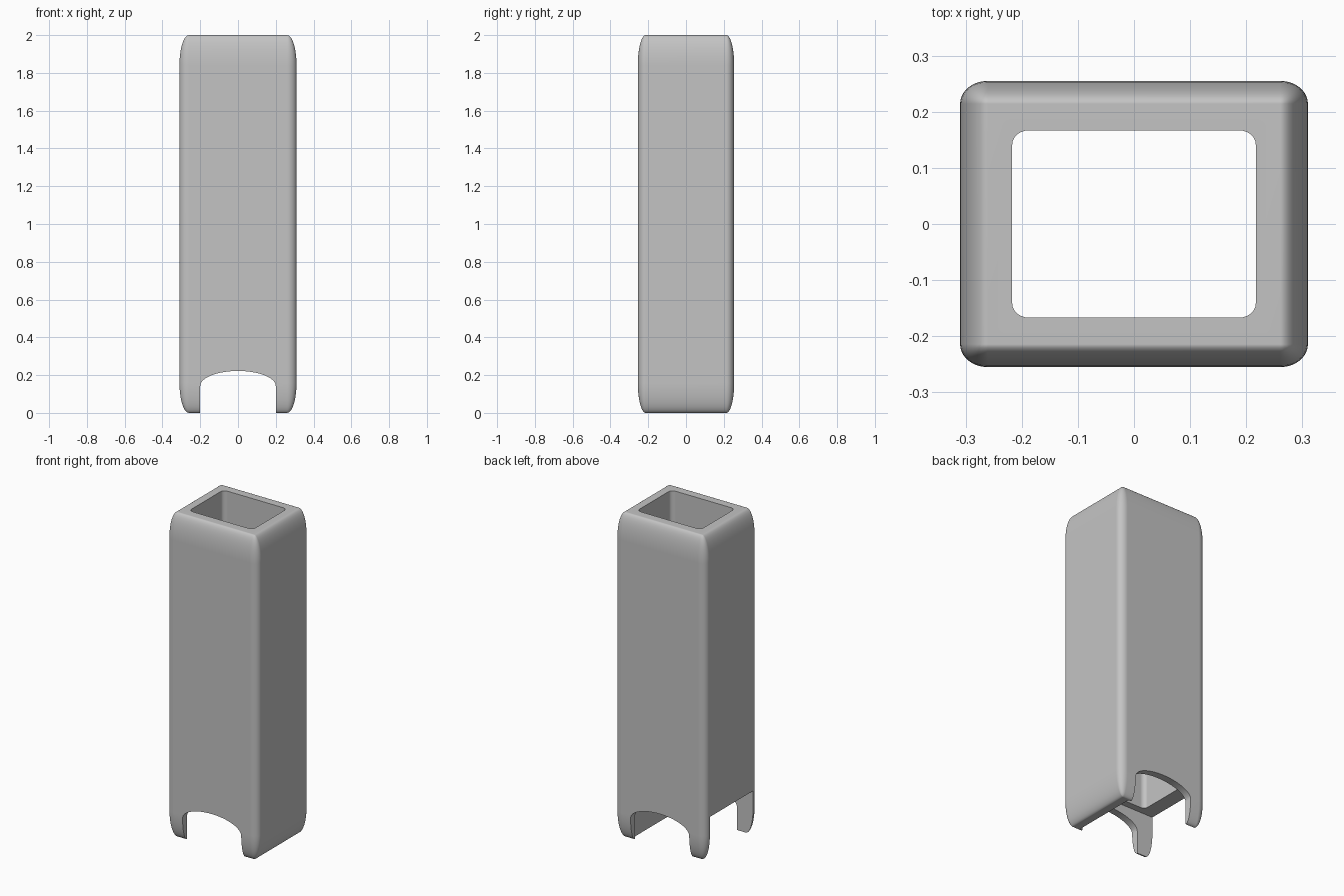
import bpy
import bmesh
from math import sin, cos, pi, radians
from mathutils import Vector

default = bpy.data.objects.get("Cube")
if default:
    bpy.data.objects.remove(default, do_unlink=True)

WIDTH, DEPTH, HEIGHT = 0.62, 0.51, 2.0


def add_object(name, bm):
    bmesh.ops.recalc_face_normals(bm, faces=bm.faces)
    mesh = bpy.data.meshes.new(name)
    bm.to_mesh(mesh)
    bm.free()
    obj = bpy.data.objects.new(name, mesh)
    bpy.context.collection.objects.link(obj)
    return obj


def prism(name, outline, sweep):
    """Extrude a closed 3D outline along the sweep vector."""
    bm = bmesh.new()
    face = bm.faces.new([bm.verts.new(p) for p in outline])
    moved = bmesh.ops.extrude_face_region(bm, geom=[face])["geom"]
    verts = [v for v in moved if isinstance(v, bmesh.types.BMVert)]
    bmesh.ops.translate(bm, verts=verts, vec=Vector(sweep))
    return add_object(name, bm)


def arc(cx, cy, rx, ry, start, end, steps):
    angles = [radians(start + (end - start) * i / steps) for i in range(steps + 1)]
    return [(cx + rx * cos(a), cy + ry * sin(a)) for a in angles]


# Outer sleeve: a cube with rounded edges, stretched to size
bm = bmesh.new()
bmesh.ops.create_cube(bm, size=1)
bmesh.ops.bevel(bm, geom=bm.edges[:], offset=0.08, segments=10,
                profile=0.5, affect='EDGES')
bmesh.ops.scale(bm, verts=bm.verts, vec=(WIDTH, DEPTH, HEIGHT))
bmesh.ops.translate(bm, verts=bm.verts, vec=(0, 0, HEIGHT / 2))
sleeve = add_object("sleeve", bm)

# Central shaft with rounded corners, open at both ends
hx, hy, rx, ry = 0.217, 0.167, 0.03, 0.025
shaft = []
for i, (sx, sy) in enumerate([(1, 1), (-1, 1), (-1, -1), (1, -1)]):
    shaft += arc(sx * (hx - rx), sy * (hy - ry), rx, ry, 90 * i, 90 * i + 90, 6)
shaft_cutter = prism("shaft_cutter", [(x, y, -0.1) for x, y in shaft],
                     (0, 0, HEIGHT + 0.2))

# Arched opening running through the front and back walls
arch = [(-0.2, -0.1), (0.2, -0.1)] + arc(0, 0.142, 0.2, 0.08, 0, 180, 32)
arch_cutter = prism("arch_cutter", [(x, -0.5, z) for x, z in arch], (0, 1, 0))

# Square notch in one side wall, which also thins the front and back walls
notch = [(-0.21, -0.1), (0.21, -0.1), (0.21, 0.27), (-0.21, 0.27)]
notch_cutter = prism("notch_cutter", [(-0.5, y, z) for y, z in notch],
                     (0.5 + hx, 0, 0))

bpy.ops.object.select_all(action='DESELECT')
sleeve.select_set(True)
bpy.context.view_layer.objects.active = sleeve
for cutter in (shaft_cutter, notch_cutter, arch_cutter):
    cutter.hide_render = True
    mod = sleeve.modifiers.new(cutter.name, 'BOOLEAN')
    mod.operation = 'DIFFERENCE'
    mod.solver = 'EXACT'
    mod.object = cutter
    bpy.ops.object.modifier_apply(modifier=mod.name)
    bpy.data.objects.remove(cutter, do_unlink=True)

# Plain grey finish, smooth curves and flat walls
grey = bpy.data.materials.new("plain_grey")
grey.use_nodes = True
colour = (0.55, 0.55, 0.55, 1)
grey.diffuse_color = colour
grey.node_tree.nodes["Principled BSDF"].inputs["Base Color"].default_value = colour
sleeve.data.materials.clear()
sleeve.data.materials.append(grey)
bpy.ops.object.shade_smooth_by_angle(angle=radians(30))
weighted = sleeve.modifiers.new("flat_walls", 'WEIGHTED_NORMAL')
weighted.keep_sharp = True
